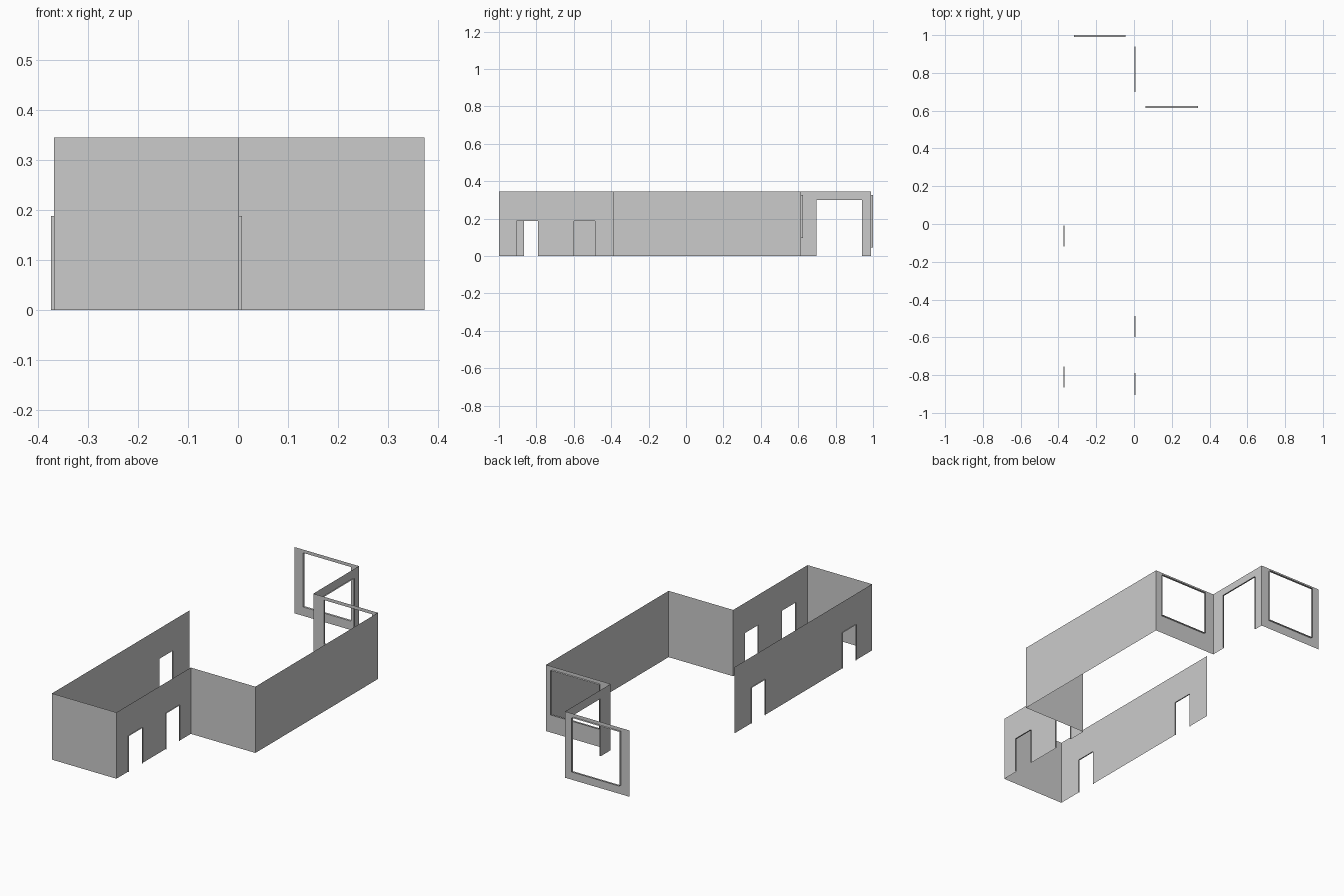
import bpy, bmesh
from mathutils import Vector

if "Cube" in bpy.data.objects:
    bpy.data.objects.remove(bpy.data.objects["Cube"])

H = 0.344          # wall height
XL, XM, XR = -0.368, 0.002, 0.373
YA, YB, YC, YD = -1.0, -0.39, 0.615, 0.989


def wall(name, start, end, openings=(), reveal=(0, 0)):
    """Thin wall from start to end; openings are (u0, u1, z0, z1) measured
    along the wall, each lined with a shallow reveal."""
    a, b = Vector((*start, 0)), Vector((*end, 0))
    length = (b - a).length
    along, depth = (b - a).normalized(), Vector((*reveal, 0))
    bm = bmesh.new()

    def quad(*pts):
        bm.faces.new([bm.verts.new(p) for p in pts])

    def at(u, z):
        return a + along * u + Vector((0, 0, z))

    def panel(u0, u1, z0, z1):
        if u1 - u0 > 1e-5 and z1 - z0 > 1e-5:
            quad(at(u0, z0), at(u1, z0), at(u1, z1), at(u0, z1))

    # wall panels around the openings
    cuts = sorted({0, length, *(u for o in openings for u in o[:2])})
    for u0, u1 in zip(cuts, cuts[1:]):
        hole = next((o for o in openings if o[0] <= u0 and u1 <= o[1]), None)
        if hole:
            panel(u0, u1, 0, hole[2])
            panel(u0, u1, hole[3], H)
        else:
            panel(u0, u1, 0, H)

    # reveals: jambs, head, and a sill for windows
    for u0, u1, z0, z1 in openings:
        loop = [at(u0, z0), at(u0, z1), at(u1, z1), at(u1, z0)]
        sides = list(zip(loop, loop[1:]))
        if z0 > 0:
            sides.append((loop[3], loop[0]))
        for p, q in sides:
            quad(p, q, q + depth, p + depth)

    bmesh.ops.remove_doubles(bm, verts=bm.verts, dist=1e-5)
    bmesh.ops.dissolve_limit(bm, angle_limit=0.01, verts=bm.verts, edges=bm.edges)
    me = bpy.data.meshes.new(name)
    bm.to_mesh(me)
    bm.free()
    bpy.context.collection.objects.link(bpy.data.objects.new(name, me))


DOOR = 0.187
# long corridor section
wall("left_wall", (XL, YA), (XL, 0.126),
     [(0.134, 0.246, 0, DOOR), (0.88, 0.991, 0, DOOR)], (-0.006, 0))
wall("front_wall", (XL, YA), (XM, YA))
wall("middle_wall", (XM, YA), (XM, YB),
     [(0.095, 0.21, 0, DOOR), (0.402, 0.514, 0, DOOR)], (0.006, 0))
# wide hall section
wall("step_wall", (XM, YB), (XR, YB))
wall("right_wall", (XR, YB), (XR, YC))
wall("inner_window_wall", (XM, YC), (XR, YC),
     [(0.06, 0.337, 0.097, 0.327)], (0, 0.011))
wall("back_door_wall", (XM, YC), (XM, YD),
     [(0.083, 0.326, 0, 0.299)], (0.007, 0))
wall("back_window_wall", (XL, YD), (XM, YD),
     [(0.05, 0.324, 0.046, 0.327)], (0, 0.011))
